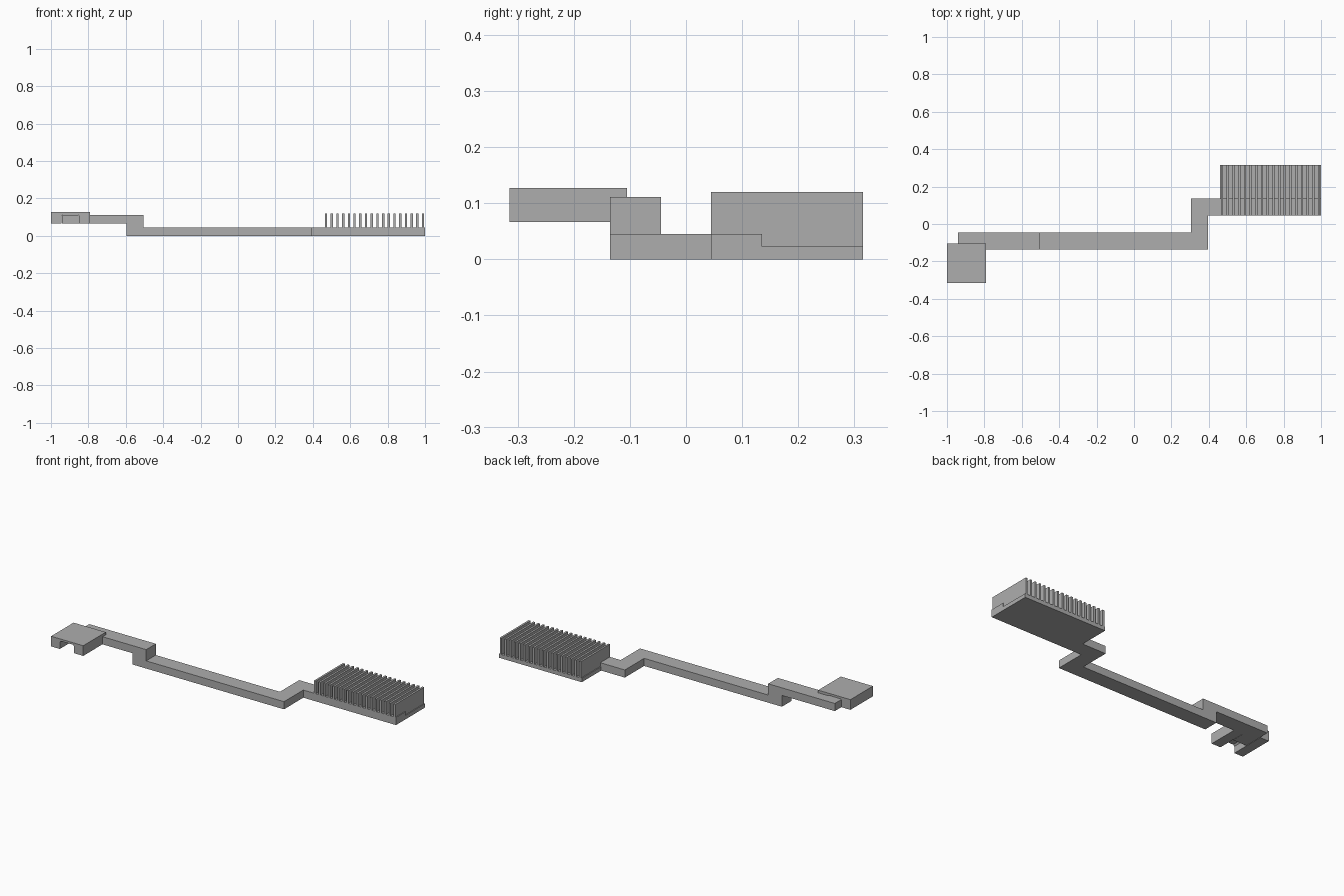
import bpy, bmesh
from mathutils import Vector

cube = bpy.data.objects.get("Cube")
if cube:
    bpy.data.objects.remove(cube, do_unlink=True)

grey = bpy.data.materials.new("metal_grey")
grey.use_nodes = True
grey.diffuse_color = (0.42, 0.42, 0.42, 1)
grey.node_tree.nodes["Principled BSDF"].inputs["Base Color"].default_value = grey.diffuse_color


def finish(name, bm):
    bmesh.ops.recalc_face_normals(bm, faces=bm.faces)
    mesh = bpy.data.meshes.new(name)
    bm.to_mesh(mesh)
    bm.free()
    mesh.materials.append(grey)
    obj = bpy.data.objects.new(name, mesh)
    bpy.context.collection.objects.link(obj)
    return obj


def extrude(name, points, depth):
    """Extrude a flat outline along the depth vector."""
    bm = bmesh.new()
    face = bm.faces.new([bm.verts.new(p) for p in points])
    out = bmesh.ops.extrude_face_region(bm, geom=[face])["geom"]
    moved = [v for v in out if isinstance(v, bmesh.types.BMVert)]
    bmesh.ops.translate(bm, verts=moved, vec=depth)
    return finish(name, bm)


# Flat heat pipe: mitred rectangular sweep, each ring is centre, side and top half-vectors
H, V = 0.045, 0.0225
LOW, HIGH = 0.0225, 0.089
up, fold = Vector((0, 0, V)), Vector((H, 0, V))
side, mitre = Vector((0, H, 0)), Vector((-H, H, 0))
rings = [
    ((-0.895, -0.215, HIGH), Vector((-H, 0, 0)), up),
    ((-0.895, -0.09, HIGH), mitre, up),
    ((-0.55, -0.09, HIGH), side, fold),
    ((-0.55, -0.09, LOW), side, fold),
    ((0.35, -0.09, LOW), mitre, up),
    ((0.35, 0.09, LOW), mitre, up),
    ((1.0, 0.09, LOW), side, up),
]
bm = bmesh.new()
loops = []
for centre, a, b in rings:
    c = Vector(centre)
    loops.append([bm.verts.new(p) for p in (c + a + b, c + a - b, c - a - b, c - a + b)])
for r, s in zip(loops, loops[1:]):
    for i in range(4):
        j = (i + 1) % 4
        bm.faces.new((r[i], r[j], s[j], s[i]))
bm.faces.new(loops[0])
bm.faces.new(loops[-1])
finish("heat_pipe", bm)

# Contact block with a chamfered channel that takes the pipe end
block = [(-1, 0.067), (-0.943, 0.067), (-0.943, 0.107), (-0.935, 0.115), (-0.857, 0.115),
         (-0.849, 0.107), (-0.849, 0.067), (-0.79, 0.067), (-0.79, 0.127), (-1, 0.127)]
extrude("contact_block", [(x, -0.315, z) for x, z in block], (0, 0.21, 0))

# Heat sink base plate beside the pipe
plate = [(0.46, 0.135), (1, 0.135), (1, 0.315), (0.46, 0.315)]
extrude("sink_base", [(x, y, 0) for x, y in plate], (0, 0, 0.023))

# Row of fins stepped over the pipe
fin = [(0.045, 0.045), (0.135, 0.045), (0.135, 0.023), (0.315, 0.023), (0.315, 0.12), (0.045, 0.12)]
fins = extrude("cooling_fins", [(0.465, y, z) for y, z in fin], (0.012, 0, 0))
row = fins.modifiers.new("row", "ARRAY")
row.count = 18
row.use_relative_offset = False
row.use_constant_offset = True
row.constant_offset_displace = (0.0305, 0, 0)
